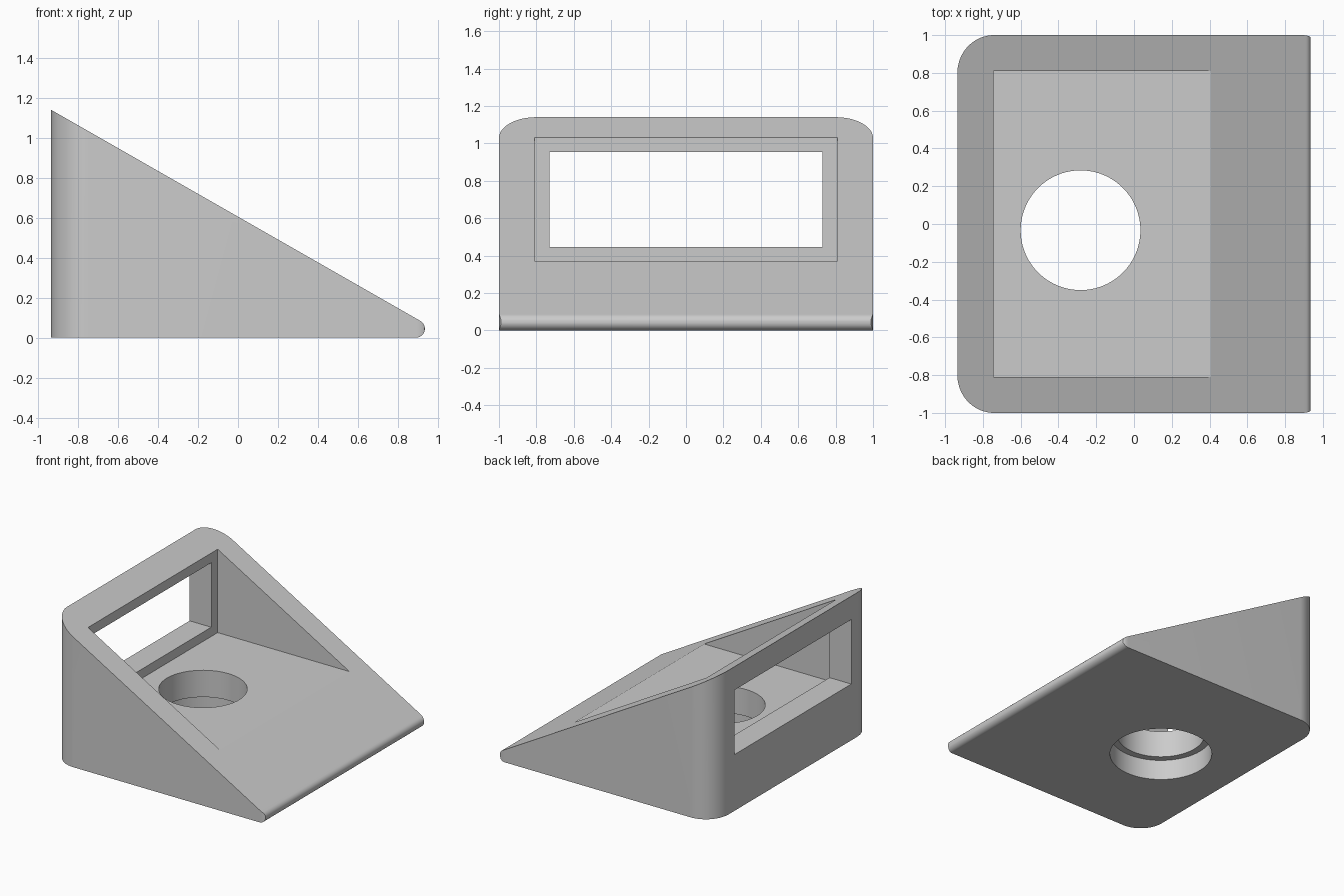
import bpy, bmesh, math
from mathutils import Vector

if "Cube" in bpy.data.objects:
    bpy.data.objects.remove(bpy.data.objects["Cube"], do_unlink=True)

grey = bpy.data.materials.new("light grey")
grey.use_nodes = True
COLOUR = (0.6, 0.6, 0.6, 1)
grey.diffuse_color = COLOUR
grey.node_tree.nodes["Principled BSDF"].inputs["Base Color"].default_value = COLOUR


def arc(cx, cy, rx, ry, start, end, steps=16):
    """Points along part of an ellipse, angles in degrees."""
    angles = [math.radians(start + (end - start) * i / steps) for i in range(steps + 1)]
    return [(cx + rx * math.cos(a), cy + ry * math.sin(a)) for a in angles]


def prism(name, points, offset):
    """Closed solid made by sweeping a flat outline along an offset."""
    bm = bmesh.new()
    face = bm.faces.new([bm.verts.new(p) for p in points])
    swept = bmesh.ops.extrude_face_region(bm, geom=[face], use_keep_orig=True)
    moved = [g for g in swept["geom"] if isinstance(g, bmesh.types.BMVert)]
    bmesh.ops.translate(bm, verts=moved, vec=Vector(offset))
    bmesh.ops.recalc_face_normals(bm, faces=bm.faces)
    mesh = bpy.data.meshes.new(name)
    bm.to_mesh(mesh)
    bm.free()
    mesh.materials.append(grey)
    obj = bpy.data.objects.new(name, mesh)
    bpy.context.collection.objects.link(obj)
    return obj


def box(name, x0, x1, y, z0, z1):
    return prism(name, [(x0, -y, z0), (x1, -y, z0), (x1, y, z0), (x0, y, z0)], (0, 0, z1 - z0))


def cylinder(name, radius, z0, z1):
    ring = arc(-0.283, -0.033, radius, radius, 0, 360, 96)[:-1]
    return prism(name, [(x, y, z0) for x, y in ring], (0, 0, z1 - z0))


def combine(target, tool, operation):
    mod = target.modifiers.new(tool.name, "BOOLEAN")
    mod.object, mod.operation, mod.solver = tool, operation, "EXACT"
    bpy.context.view_layer.objects.active = target
    bpy.ops.object.modifier_apply(modifier=mod.name)
    bpy.data.objects.remove(tool, do_unlink=True)


# Sloped body with a rounded nose
side = [(-0.935, 0), *arc(0.89, 0.045, 0.045, 0.045, -90, 60), (-0.935, 1.14)]
body = prism("wedge_stand", [(x, -1.1, z) for x, z in side], (0, 2.2, 0))

# Plan outline: large rear corners, slightly eased nose corners
half = arc(0.89, 0.985, 0.045, 0.015, 0, 90, 8) + arc(-0.74, 0.8, 0.195, 0.2, 90, 180, 24)
plan = half + [(x, -y) for x, y in reversed(half)]
combine(body, prism("plan_outline", [(x, y, -0.1) for x, y in plan], (0, 0, 1.5)), "INTERSECT")

# Pocket, rear window and stepped floor hole
combine(body, box("pocket", -0.745, 0.41, 0.81, 0.372, 1.5), "DIFFERENCE")
combine(body, box("window", -1.1, -0.6, 0.73, 0.445, 0.955), "DIFFERENCE")
combine(body, cylinder("floor_hole", 0.317, -0.1, 0.6), "DIFFERENCE")
combine(body, cylinder("floor_recess", 0.37, -0.1, 0.16), "DIFFERENCE")

# Smooth the rounded faces, keep the edges crisp
bpy.ops.object.select_all(action="DESELECT")
body.select_set(True)
bpy.context.view_layer.objects.active = body
bpy.ops.object.shade_smooth_by_angle(angle=math.radians(25))
